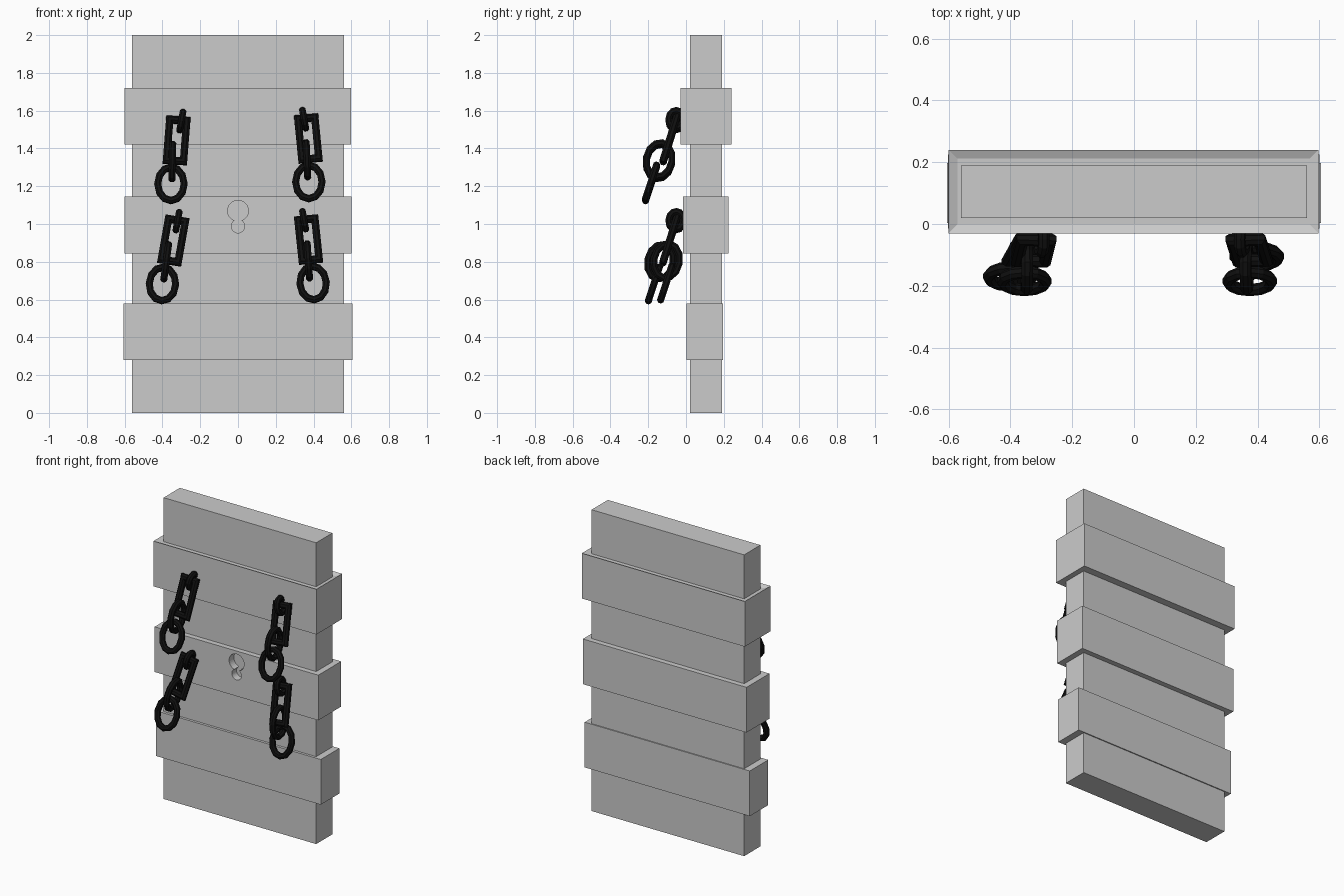
import bpy, bmesh, math
from mathutils import Vector, Matrix

if "Cube" in bpy.data.objects:
    bpy.data.objects.remove(bpy.data.objects["Cube"], do_unlink=True)


def make_material(name, value):
    mat = bpy.data.materials.new(name)
    mat.use_nodes = True
    color = (value, value, value, 1)
    mat.diffuse_color = color
    mat.node_tree.nodes["Principled BSDF"].inputs["Base Color"].default_value = color
    return mat


grey = make_material("light grey", 0.6)
black = make_material("chain black", 0.005)


def add_object(name, bm, mat):
    bmesh.ops.recalc_face_normals(bm, faces=bm.faces)
    mesh = bpy.data.meshes.new(name)
    bm.to_mesh(mesh)
    bm.free()
    mesh.materials.append(mat)
    obj = bpy.data.objects.new(name, mesh)
    bpy.context.collection.objects.link(obj)
    return obj


def box(name, low, high, dish=0):
    """Box between two corners; dish sinks the middle of its top face."""
    low, high = Vector(low), Vector(high)
    bm = bmesh.new()
    bmesh.ops.create_cube(bm, size=1)
    bmesh.ops.scale(bm, vec=high - low, verts=bm.verts)
    bmesh.ops.translate(bm, vec=(low + high) / 2, verts=bm.verts)
    if dish:
        top = [f for f in bm.faces if f.normal.z > 0.9]
        bmesh.ops.inset_region(bm, faces=top, thickness=0.04, depth=-dish)
    return add_object(name, bm, grey)


def link(name, top, bottom, half_width, bar, turned=False, square=False):
    """Closed chain link between two end points, round or rectangular."""
    top, bottom = Vector(top), Vector(bottom)
    long_axis = (top - bottom).normalized()
    across = Vector((0, 1, 0)) if turned else Vector((1, 0, 0))
    across = (across - long_axis * across.dot(long_axis)).normalized()
    normal = long_axis.cross(across)
    w, h = half_width - bar, (top - bottom).length / 2 - bar
    if square:
        path = [((sx * w, sz * h), (sx, sz))
                for sx, sz in ((1, 1), (-1, 1), (-1, -1), (1, -1))]
    else:
        angles = [math.tau * i / 12 for i in range(12)]
        path = [((w * math.cos(a), h * math.sin(a)), (math.cos(a), math.sin(a)))
                for a in angles]
    bm = bmesh.new()
    rings = []
    for (u, v), (du, dv) in path:
        ring = []
        for j in range(8):
            a = math.tau * (j + 0.5) / 8
            out, side = bar * math.cos(a), bar * math.sin(a)
            ring.append(bm.verts.new((top + bottom) / 2 + across * (u + du * out)
                                     + long_axis * (v + dv * out) + normal * side))
        rings.append(ring)
    for i, ring in enumerate(rings):
        following = rings[(i + 1) % len(rings)]
        for j in range(8):
            k = (j + 1) % 8
            bm.faces.new((ring[j], ring[k], following[k], following[j]))
    return add_object(name, bm, black)


# Slab and its three wraparound bands
box("slab", (-0.56, 0.02, 0), (0.56, 0.19, 2))
box("upper_band", (-0.60, -0.03, 1.42), (0.597, 0.24, 1.72), dish=0.012)
middle_band = box("middle_band", (-0.602, -0.015, 0.845), (0.60, 0.225, 1.145))
box("lower_band", (-0.606, 0.003, 0.28), (0.606, 0.197, 0.58))

# Keyhole sunk into the front of the middle band and the slab behind it
for part, z, radius in (("round", 1.07, 0.055), ("small", 0.988, 0.035)):
    bm = bmesh.new()
    bmesh.ops.create_cone(bm, cap_ends=True, segments=32, radius1=radius,
                          radius2=radius, depth=0.08,
                          matrix=Matrix.Translation((0, -0.005, z))
                          @ Matrix.Rotation(math.pi / 2, 4, "X"))
    cutter = add_object("keyhole_cutter_" + part, bm, grey)
    cutter.hide_render = True
    cutter.hide_set(True)
    for target in (middle_band, bpy.data.objects["slab"]):
        cut = target.modifiers.new("keyhole_" + part, "BOOLEAN")
        cut.operation = "DIFFERENCE"
        cut.solver = "EXACT"
        cut.object = cutter

# Hanging chains: start x and z, x where each link sits, y of the last ring
chains = {
    "upper_right": (-0.30, 1.545, (-0.315, -0.335), (-0.345, -0.35), (-0.355, -0.355), -0.19),
    "upper_left": (0.35, 1.555, (0.36, 0.385), (0.36, 0.37), (0.375, 0.375), -0.19),
    "lower_right": (-0.32, 1.015, (-0.32, -0.365), (-0.365, -0.395), (-0.395, -0.405), -0.175),
    "lower_left": (0.35, 1.02, (0.36, 0.387), (0.365, 0.38), (0.39, 0.405), -0.11),
}
for side, (x, z, frame, turn, end, y) in chains.items():
    lean = 0.012 if x > 0 else -0.012
    link(side + "_hook", (x - lean, -0.05, z + 0.065), (x + lean, -0.055, z - 0.065),
         0.058, 0.019, turned=True)
    link(side + "_frame_link", (frame[0], -0.045, z + 0.025),
         (frame[1], -0.125, z - 0.23), 0.066, 0.021, square=True)
    mid_y = (y - 0.075) / 2 - 0.01
    link(side + "_turned_link", (turn[0], mid_y + 0.02, z - 0.105),
         (turn[1], mid_y - 0.02, z - 0.325), 0.088, 0.02, turned=True)
    link(side + "_end_ring", (end[0], y + 0.04, z - 0.225),
         (end[1], y - 0.03, z - 0.44), 0.09, 0.02)
